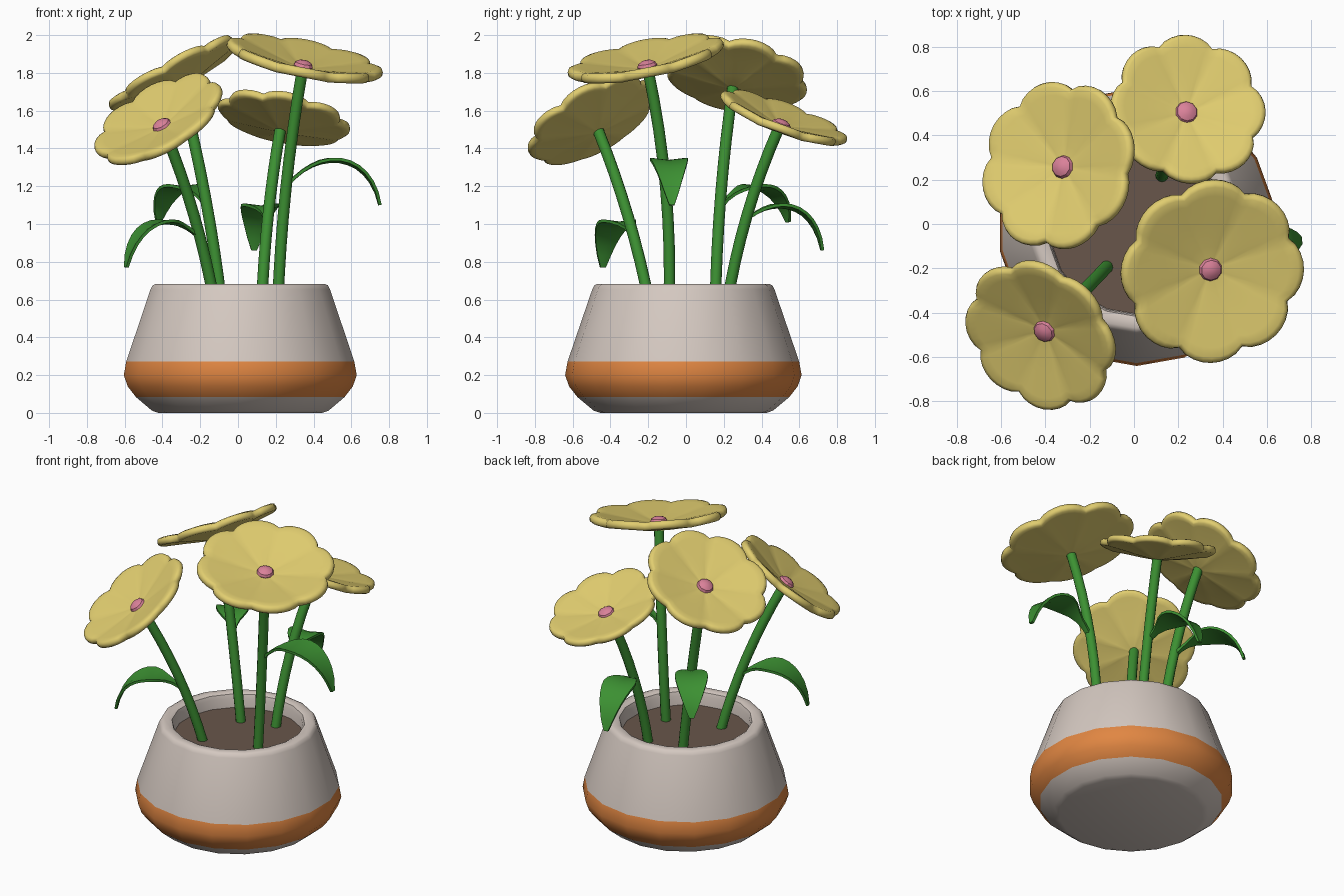
import bpy, bmesh, math
from mathutils import Vector

if "Cube" in bpy.data.objects:
    bpy.data.objects.remove(bpy.data.objects["Cube"])


def material(name, rgb):
    m = bpy.data.materials.new(name)
    m.diffuse_color = (*rgb, 1)
    m.use_nodes = True
    m.node_tree.nodes["Principled BSDF"].inputs["Base Color"].default_value = m.diffuse_color
    return m


CLAY = material("pale_clay", (0.66, 0.58, 0.53))
ORANGE = material("orange_glaze", (0.75, 0.24, 0.055))
SOIL = material("brown_soil", (0.14, 0.093, 0.07))
GREEN = material("leaf_green", (0.045, 0.28, 0.032))
YELLOW = material("petal_yellow", (0.75, 0.61, 0.16))
PINK = material("centre_pink", (0.70, 0.22, 0.32))


def finish(name, bm, mats, angle=40):
    bmesh.ops.recalc_face_normals(bm, faces=bm.faces)
    me = bpy.data.meshes.new(name)
    bm.to_mesh(me)
    bm.free()
    ob = bpy.data.objects.new(name, me)
    bpy.context.collection.objects.link(ob)
    for m in mats:
        me.materials.append(m)
    bpy.ops.object.select_all(action='DESELECT')
    ob.select_set(True)
    bpy.context.view_layer.objects.active = ob
    bpy.ops.object.shade_smooth_by_angle(angle=math.radians(angle))
    return ob


def skin(rings, close_ends=True):
    """Join equal closed rings of points with quads."""
    bm = bmesh.new()
    vs = [[bm.verts.new(p) for p in r] for r in rings]
    n = len(rings[0])
    for a, b in zip(vs, vs[1:]):
        for i in range(n):
            j = (i + 1) % n
            bm.faces.new((a[i], a[j], b[j], b[i]))
    if close_ends:
        bm.faces.new(vs[0])
        bm.faces.new(vs[-1])
    return bm


def bezier(pts, t):
    pts = [Vector(p) for p in pts]
    while len(pts) > 1:
        pts = [a.lerp(b, t) for a, b in zip(pts, pts[1:])]
    return pts[0]


def circle(r, z, n, cx=0, cy=0):
    return [(cx + r * math.sin(2 * math.pi * i / n),
             cy - r * math.cos(2 * math.pi * i / n), z) for i in range(n)]


# Pot: turned profile with an orange band, hollow at the top
CX, CY, SIDES = 0.012, -0.014, 18
profile = [(0.44, 0), (0.475, 0.012), (0.56, 0.083), (0.605, 0.14), (0.626, 0.2),
           (0.613, 0.272), (0.482, 0.655), (0.472, 0.675), (0.455, 0.683),
           (0.42, 0.683), (0.403, 0.675), (0.395, 0.65), (0.39, 0.56)]
bm = skin([circle(r, z, SIDES, CX, CY) for r, z in profile])
for f in bm.faces:
    z = f.calc_center_median().z
    outside = len(f.verts) == 4
    f.material_index = 1 if outside and 0.083 < z < 0.272 else 0
finish("pot", bm, [CLAY, ORANGE], 45)

# Soil disc
finish("soil", skin([circle(0.393, z, SIDES, CX, CY) for z in (0.565, 0.59)]), [SOIL])


# Flower head: scalloped shallow dish with a rounded rim
def flower(tag, loc, normal, R, phase=0):
    prof = [(0.03, -0.058), (0.25, -0.044), (0.55, -0.02), (0.83, 0.004), (0.93, 0.012),
            (0.98, 0.008), (1.0, -0.008), (1.0, -0.024), (0.97, -0.036), (0.9, -0.04),
            (0.6, -0.06), (0.3, -0.083), (0.05, -0.1)]
    q = Vector((0, 0, 1)).rotation_difference(Vector(normal))
    n, rings = 64, []
    for t, h in prof:
        ring = []
        for i in range(n):
            a = 2 * math.pi * i / n
            lobe = abs(math.cos(4 * a)) ** 0.75
            r = R * t * (1 - 0.1 * (1 - lobe) * t)
            p = Vector((r * math.cos(a + phase), r * math.sin(a + phase),
                        h * R / 0.4 + 0.014 * (lobe - 0.6) * t))
            ring.append(Vector(loc) + q @ p)
        rings.append(ring)
    finish(tag + "_petals", skin(rings), [YELLOW], 60)
    # Flattened pink button in the middle
    bm = bmesh.new()
    bmesh.ops.create_uvsphere(bm, u_segments=10, v_segments=6, radius=0.053)
    for v in bm.verts:
        v.co.z *= 0.6
        v.co = Vector(loc) + q @ (v.co + Vector((0, 0, -0.05)))
    finish(tag + "_centre", bm, [PINK], 30)


# Stem: tube along a bent path through three points
def stem(tag, a, mid, b, r=0.03):
    a, mid, b = Vector(a), Vector(mid), Vector(b)
    d1, d2 = (mid - a).length, (b - mid).length
    t = d1 / (d1 + d2)
    c = (mid - a * (1 - t) ** 2 - b * t * t) / (2 * t * (1 - t))
    rings = []
    for k in range(9):
        p = bezier((a, c, b), k / 8)
        tan = (bezier((a, c, b), k / 8 + 0.01) - bezier((a, c, b), k / 8 - 0.01)).normalized()
        u = tan.cross(Vector((0, 1, 0))).normalized()
        v = tan.cross(u)
        rings.append([p + r * (u * math.cos(w) + v * math.sin(w))
                      for w in (2 * math.pi * i / 12 for i in range(12))])
    finish(tag + "_stem", skin(rings), [GREEN], 50)


# Leaf: arched strap, narrow at the stem, widening then tapering to the tip
def leaf(tag, base, tip, rise):
    base, tip = Vector(base), Vector(tip)
    flat = Vector((tip.x - base.x, tip.y - base.y, 0))
    side = Vector((-flat.y, flat.x, 0)).normalized()
    top = Vector((0, 0, (rise + 0.125 * (base.z - tip.z)) / 0.75))
    path = (base, base + flat * 0.3 + top, base + flat * 0.87 + top, tip)
    widths = [0.016, 0.018, 0.025, 0.045, 0.075, 0.095, 0.1, 0.095, 0.085, 0.072, 0.056, 0.038, 0.014]
    rings = []
    for k, w in enumerate(widths):
        t = k / (len(widths) - 1)
        p = bezier(path, t)
        tan = (bezier(path, t + 0.01) - bezier(path, t - 0.01)).normalized()
        up = tan.cross(side).normalized()
        fold = up * w * 0.12
        th = up * 0.008
        rings.append([p - side * w + fold + th, p + th, p + side * w + fold + th,
                      p + side * w + fold - th, p - th, p - side * w + fold - th])
    finish(tag + "_leaf", skin(rings), [GREEN], 50)


# name, head (centre, normal, radius, phase), stem points, leaf (base, tip, rise)
plants = [
    ("front_right_flower", ((0.355, -0.215, 1.885), (0.19, -0.19, 0.96), 0.42, 0),
     ((0.21, -0.09, 0.56), (0.245, -0.1, 1.1), (0.34, -0.2, 1.81)),
     ((0.26, -0.11, 1.2), (0.75, -0.075, 1.1), 0.13)),
    ("front_left_flower", ((-0.425, -0.505, 1.56), (-0.44, -0.44, 0.78), 0.375, -0.05),
     ((-0.12, -0.19, 0.56), (-0.22, -0.295, 1.0), (-0.39, -0.465, 1.495)),
     ((-0.205, -0.275, 0.925), (-0.59, -0.44, 0.77), 0.075)),
    ("back_left_flower", ((-0.345, 0.265, 1.8), (-0.47, 0.16, 0.86), 0.39, 0.25),
     ((-0.085, 0.155, 0.56), (-0.165, 0.18, 1.1), (-0.305, 0.25, 1.735)),
     ((-0.17, 0.19, 1.1), (-0.42, 0.54, 1.01), 0.09)),
    ("back_right_flower", ((0.245, 0.52, 1.57), (0.18, 0.34, 0.92), 0.355, 0),
     ((0.125, 0.215, 0.56), (0.155, 0.31, 1.0), (0.225, 0.49, 1.505)),
     ((0.155, 0.31, 1.01), (0.085, 0.72, 0.86), 0.075)),
]
for tag, head, path, blade in plants:
    flower(tag, *head)
    stem(tag, *path)
    leaf(tag, *blade)
